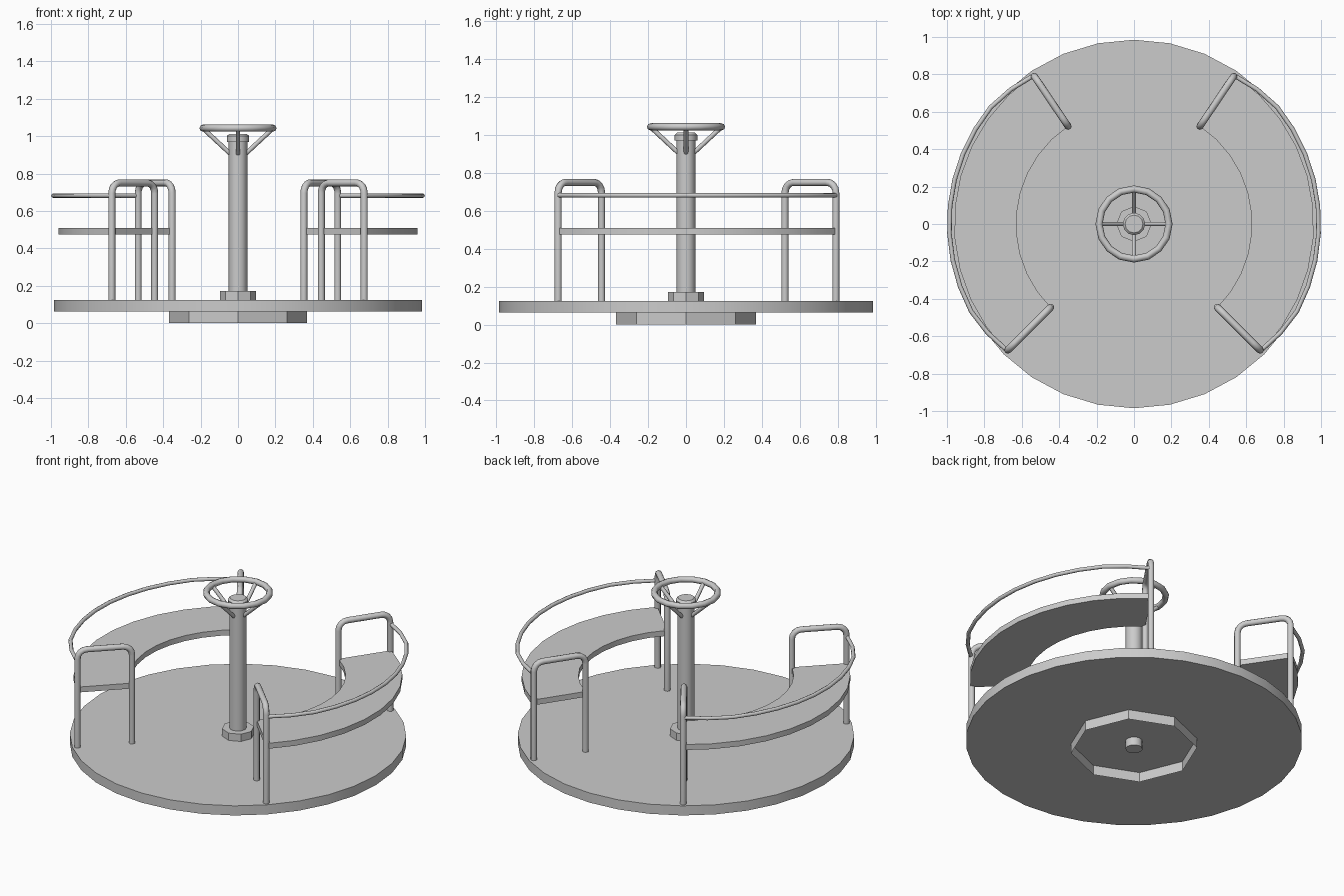
import bpy, bmesh, math
from mathutils import Vector

if "Cube" in bpy.data.objects:
    bpy.data.objects.remove(bpy.data.objects["Cube"])


def smooth(ob, angle=35):
    bpy.ops.object.select_all(action='DESELECT')
    ob.select_set(True)
    bpy.context.view_layer.objects.active = ob
    bpy.ops.object.shade_smooth_by_angle(angle=math.radians(angle))


def cylinder(name, r, z0, z1, sides):
    bpy.ops.mesh.primitive_cylinder_add(vertices=sides, radius=r, depth=z1 - z0,
                                        location=(0, 0, (z0 + z1) / 2))
    ob = bpy.context.object
    ob.name = name
    smooth(ob)
    return ob


def tube(name, points, r, res=2):
    cu = bpy.data.curves.new(name, 'CURVE')
    cu.dimensions = '3D'
    cu.bevel_depth = r
    cu.bevel_resolution = res
    cu.use_fill_caps = True
    sp = cu.splines.new('POLY')
    sp.points.add(len(points) - 1)
    for p, co in zip(sp.points, points):
        p.co = (*co, 1)
    ob = bpy.data.objects.new(name, cu)
    bpy.context.collection.objects.link(ob)
    bpy.ops.object.select_all(action='DESELECT')
    ob.select_set(True)
    bpy.context.view_layer.objects.active = ob
    bpy.ops.object.convert(target='MESH')
    smooth(bpy.context.object, 50)


def polar(r, a, z, side=1):
    return Vector((side * r * math.cos(a), r * math.sin(a), z))


# Round deck
cylinder("deck", 0.985, 0.063, 0.125, 32)

# Open octagonal base ring under the deck
bm = bmesh.new()
edges = bmesh.ops.create_circle(bm, segments=8, radius=0.37)["verts"]
ext = bmesh.ops.extrude_edge_only(bm, edges=bm.edges[:])
for v in ext["geom"]:
    if isinstance(v, bmesh.types.BMVert):
        v.co.z = 0.063
bmesh.ops.recalc_face_normals(bm, faces=bm.faces[:])
me = bpy.data.meshes.new("base_ring")
bm.to_mesh(me)
bm.free()
bpy.context.collection.objects.link(bpy.data.objects.new("base_ring", me))

# Centre pole, collar and bevelled cap
cylinder("centre_pole", 0.05, 0.01, 0.98, 12)
cylinder("pole_collar", 0.095, 0.12, 0.172, 8)
cap = cylinder("pole_cap", 0.06, 0.97, 1.012, 12)
bm = bmesh.new()
bm.from_mesh(cap.data)
rim = [e for e in bm.edges if all(v.co.z > 0 for v in e.verts)]
bmesh.ops.bevel(bm, geom=rim, offset=0.012, segments=1, affect='EDGES')
bm.to_mesh(cap.data)
bm.free()

# Hand wheel with four slanted spokes
bpy.ops.mesh.primitive_torus_add(major_radius=0.187, minor_radius=0.019,
                                 major_segments=16, minor_segments=8,
                                 location=(0, 0, 1.043))
bpy.context.object.name = "hand_wheel"
smooth(bpy.context.object, 50)
for i in range(4):
    a = i * math.pi / 2
    tube(f"wheel_spoke_{i + 1}", [polar(0.04, a, 0.905), polar(0.18, a, 1.035)], 0.012)

# Benches, hand hoops and back rails on both sides
A0, A1 = math.radians(-45), math.radians(56)
R_IN, R_OUT, TOP, BEND = 0.63, 0.954, 0.75, 0.055
N = 10
angles = [A0 + (A1 - A0) * i / N for i in range(N + 1)]
for side, label in ((-1, "left"), (1, "right")):
    # Curved bench seat
    bm = bmesh.new()
    inner = [bm.verts.new(polar(R_IN, a, 0.475, side)) for a in angles]
    outer = [bm.verts.new(polar(0.962, a, 0.475, side)) for a in angles]
    for i in range(N):
        bm.faces.new((inner[i], outer[i], outer[i + 1], inner[i + 1]))
    ext = bmesh.ops.extrude_face_region(bm, geom=bm.faces[:], use_keep_orig=True)
    for v in ext["geom"]:
        if isinstance(v, bmesh.types.BMVert):
            v.co.z = 0.51
    bmesh.ops.recalc_face_normals(bm, faces=bm.faces[:])
    me = bpy.data.meshes.new(f"{label}_seat")
    bm.to_mesh(me)
    bm.free()
    seat = bpy.data.objects.new(f"{label}_seat", me)
    bpy.context.collection.objects.link(seat)
    smooth(seat)

    # Hoop at each end of the bench
    for a, end in ((A0, "front"), (A1, "back")):
        pts = [polar(R_IN, a, 0.12, side)]
        for i in range(5):
            t = i * math.pi / 8
            pts.append(polar(R_IN + BEND * (1 - math.cos(t)), a,
                             TOP - BEND * (1 - math.sin(t)), side))
        for i in range(5):
            t = i * math.pi / 8
            pts.append(polar(R_OUT - BEND * (1 - math.sin(t)), a,
                             TOP - BEND * (1 - math.cos(t)), side))
        pts.append(polar(R_OUT, a, 0.12, side))
        tube(f"{label}_{end}_hoop", pts, 0.019)

    # Back rail bowing outward between the hoops
    rail = []
    for i in range(N + 3):
        t = i / (N + 2)
        r = 0.958 + 0.03 * min(1, 2.2 * math.sin(math.pi * t))
        rail.append(polar(r, A0 + (A1 - A0) * t, 0.682, side))
    tube(f"{label}_back_rail", rail, 0.012)
